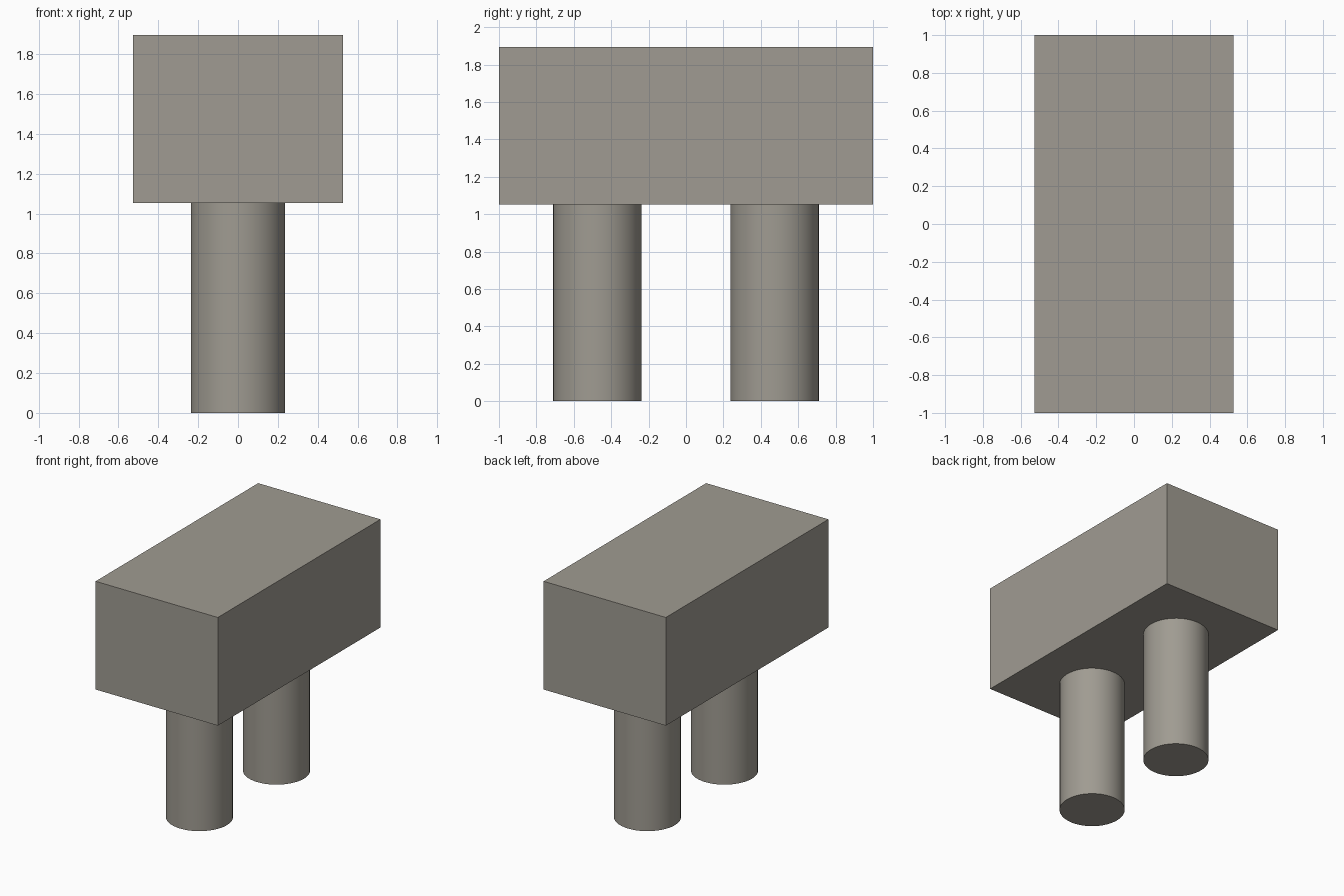
import bpy
import math

cube = bpy.data.objects.get("Cube")
if cube:
    bpy.data.objects.remove(cube, do_unlink=True)

# Proportions: the body is 19 units long, scaled to a length of 2
U = 2 / 19
LEG_HEIGHT = 10 * U
BODY_SIZE = (10 * U, 19 * U, 8 * U)

stone = bpy.data.materials.new("warm_grey")
stone.use_nodes = True
colour = (0.35, 0.33, 0.287, 1)
stone.diffuse_color = colour
stone.node_tree.nodes["Principled BSDF"].inputs["Base Color"].default_value = colour


def finish(name):
    obj = bpy.context.object
    obj.name = obj.data.name = name
    obj.data.materials.append(stone)
    return obj


# Block body
bpy.ops.mesh.primitive_cube_add(size=1, location=(0, 0, LEG_HEIGHT + BODY_SIZE[2] / 2))
body = finish("body_block")
body.scale = BODY_SIZE
bpy.ops.object.transform_apply(location=False, rotation=False, scale=True)

# Round legs under the front and back
for name, side in (("front_leg", -1), ("back_leg", 1)):
    bpy.ops.mesh.primitive_cylinder_add(
        vertices=48, radius=2.25 * U, depth=LEG_HEIGHT,
        location=(0, side * 4.5 * U, LEG_HEIGHT / 2))
    finish(name)
    bpy.ops.object.shade_smooth_by_angle(angle=math.radians(30))
